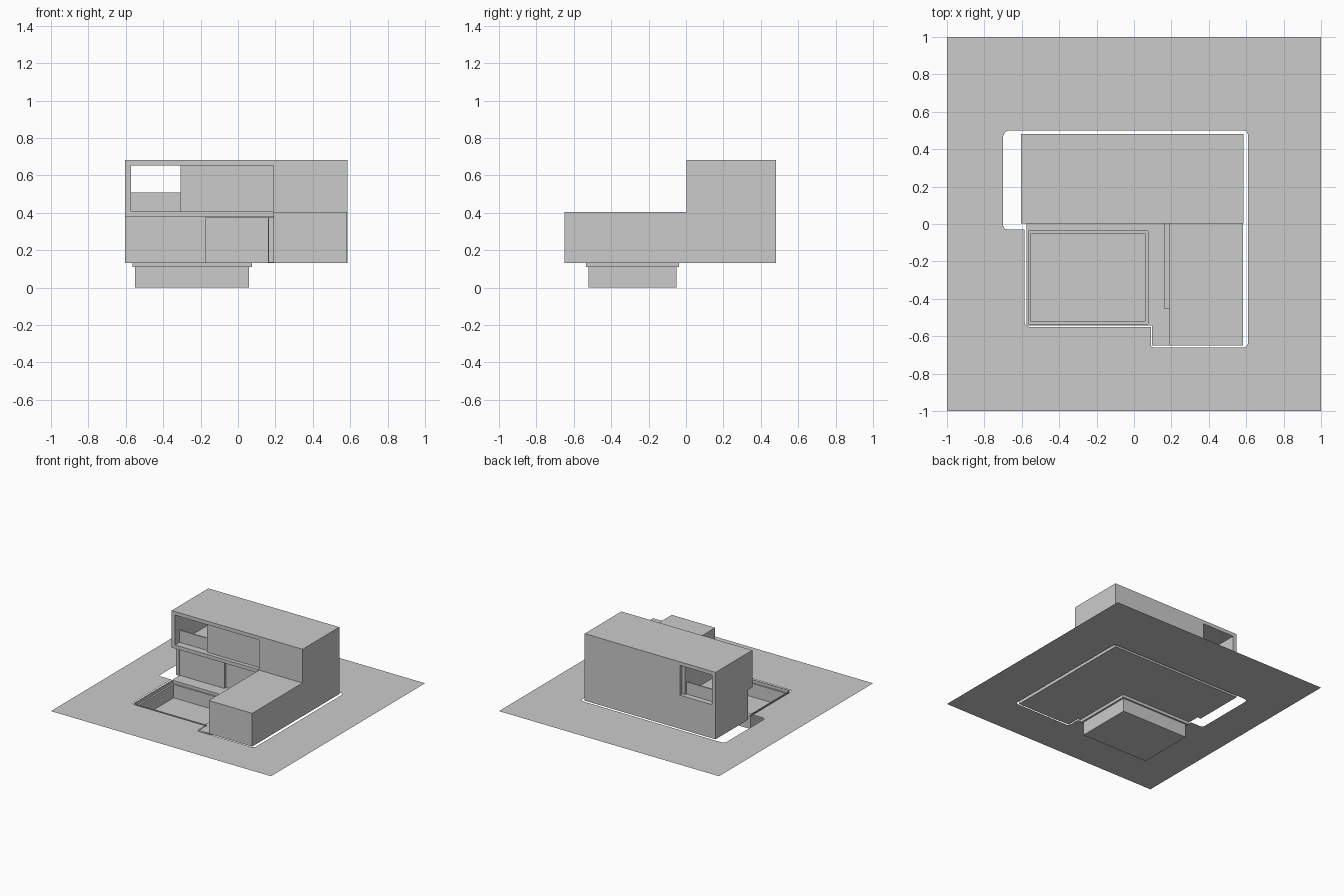
import bpy, bmesh
from mathutils import Vector

if "Cube" in bpy.data.objects:
    bpy.data.objects.remove(bpy.data.objects["Cube"])

G = 0.133  # ground level


def new_object(name, bm):
    me = bpy.data.meshes.new(name)
    bm.to_mesh(me)
    bm.free()
    ob = bpy.data.objects.new(name, me)
    bpy.context.collection.objects.link(ob)
    return ob


def box(name, x0, x1, y0, y1, z0, z1):
    bm = bmesh.new()
    bmesh.ops.create_cube(bm, size=1)
    for v in bm.verts:
        v.co = Vector((x0 if v.co.x < 0 else x1,
                       y0 if v.co.y < 0 else y1,
                       z0 if v.co.z < 0 else z1))
    return new_object(name, bm)


def cut(target, *bounds):
    cutter = box("cutter", *bounds)
    cutter.hide_render = True
    mod = target.modifiers.new("cut", 'BOOLEAN')
    mod.operation = 'DIFFERENCE'
    mod.solver = 'EXACT'
    mod.object = cutter
    bpy.context.view_layer.objects.active = target
    bpy.ops.object.modifier_apply(modifier=mod.name)
    bpy.data.objects.remove(cutter)


def rounded(points, steps=6):
    """Round each (x, y, radius) corner of a closed outline."""
    out = []
    n = len(points)
    for i, (x, y, r) in enumerate(points):
        p = Vector((x, y))
        if r == 0:
            out.append(p)
            continue
        a = p + (Vector(points[i - 1][:2]) - p).normalized() * r
        b = p + (Vector(points[(i + 1) % n][:2]) - p).normalized() * r
        for s in range(steps + 1):
            t = s / steps
            out.append(a * (1 - t) ** 2 + p * 2 * t * (1 - t) + b * t * t)
    return out


def rect(x0, x1, y0, y1):
    return [(x0, y0), (x1, y0), (x1, y1), (x0, y1)]


def plate(name, loops, z):
    """Flat sheet: first loop is the outline, the others are holes."""
    bm = bmesh.new()
    edges = []
    for loop in loops:
        vs = [bm.verts.new((p[0], p[1], z)) for p in loop]
        edges += [bm.edges.new((vs[i - 1], vs[i])) for i in range(len(vs))]
    bmesh.ops.triangle_fill(bm, edges=edges, use_beauty=True, normal=(0, 0, 1))
    bm.normal_update()
    for f in bm.faces:
        if f.normal.z < 0:
            f.normal_flip()
    return new_object(name, bm)


# Lawn sheet with a rounded opening around the house and pool
opening = rounded([(-0.70, 0.50, 0.04), (0.61, 0.50, 0.03), (0.61, -0.66, 0.03),
                   (0.09, -0.66, 0.02), (0.09, -0.55, 0.0), (-0.585, -0.55, 0.03),
                   (-0.585, -0.03, 0.0), (-0.70, -0.03, 0.03)])
plate("lawn", [rect(-1, 1, -1, 1), opening], G)

# Terrace with the pool opening
lip = rect(-0.565, 0.075, -0.535, -0.037)
basin = rect(-0.55, 0.06, -0.522, -0.05)
terrace = [(-0.576, -0.542), (0.097, -0.542), (0.097, -0.65), (0.20, -0.65),
           (0.20, 0.12), (-0.576, 0.12)]
plate("terrace", [terrace, lip], G + 0.001)

# Sunken pool: stepped lip, walls and floor
bm = bmesh.new()
rings = [[bm.verts.new((x, y, z)) for x, y in loop]
         for loop, z in ((lip, G + 0.001), (lip, 0.11), (basin, 0.11), (basin, 0))]
for a, b in zip(rings, rings[1:]):
    for i in range(4):
        bm.faces.new((a[i - 1], b[i - 1], b[i], a[i]))
bm.faces.new(rings[-1])
bm.normal_update()
new_object("pool", bm)

# Two-storey block
house = box("main_block", -0.605, 0.585, 0.003, 0.48, G - 0.001, 0.682)
# Upper framed front recess, balcony passage, and rear balcony opening
cut(house, -0.573, 0.19, -0.1, 0.035, 0.408, 0.652)
cut(house, -0.573, -0.308, -0.1, 0.6, 0.408, 0.652)
cut(house, -0.573, -0.28, 0.45, 0.6, 0.408, 0.652)
# Ground floor set back below the upper box, with recessed panels
cut(house, -0.7, 0.19, -0.1, 0.06, 0.0, 0.378)
cut(house, -0.58, -0.17, -0.1, 0.066, 0.0, 0.374)
cut(house, -0.17, 0.16, -0.1, 0.09, 0.0, 0.374)

# Balcony parapets, front and rear
for name, y in (("front_parapet", 0.06), ("rear_parapet", 0.425)):
    box(name, -0.575, -0.306, y, y + 0.01, 0.405, 0.508)

# Single-storey wing and the sliding panel along its pool side
box("side_wing", 0.19, 0.584, -0.65, 0.01, G - 0.001, 0.405)
box("sliding_panel", 0.163, 0.192, -0.455, 0.062, G, 0.376)
